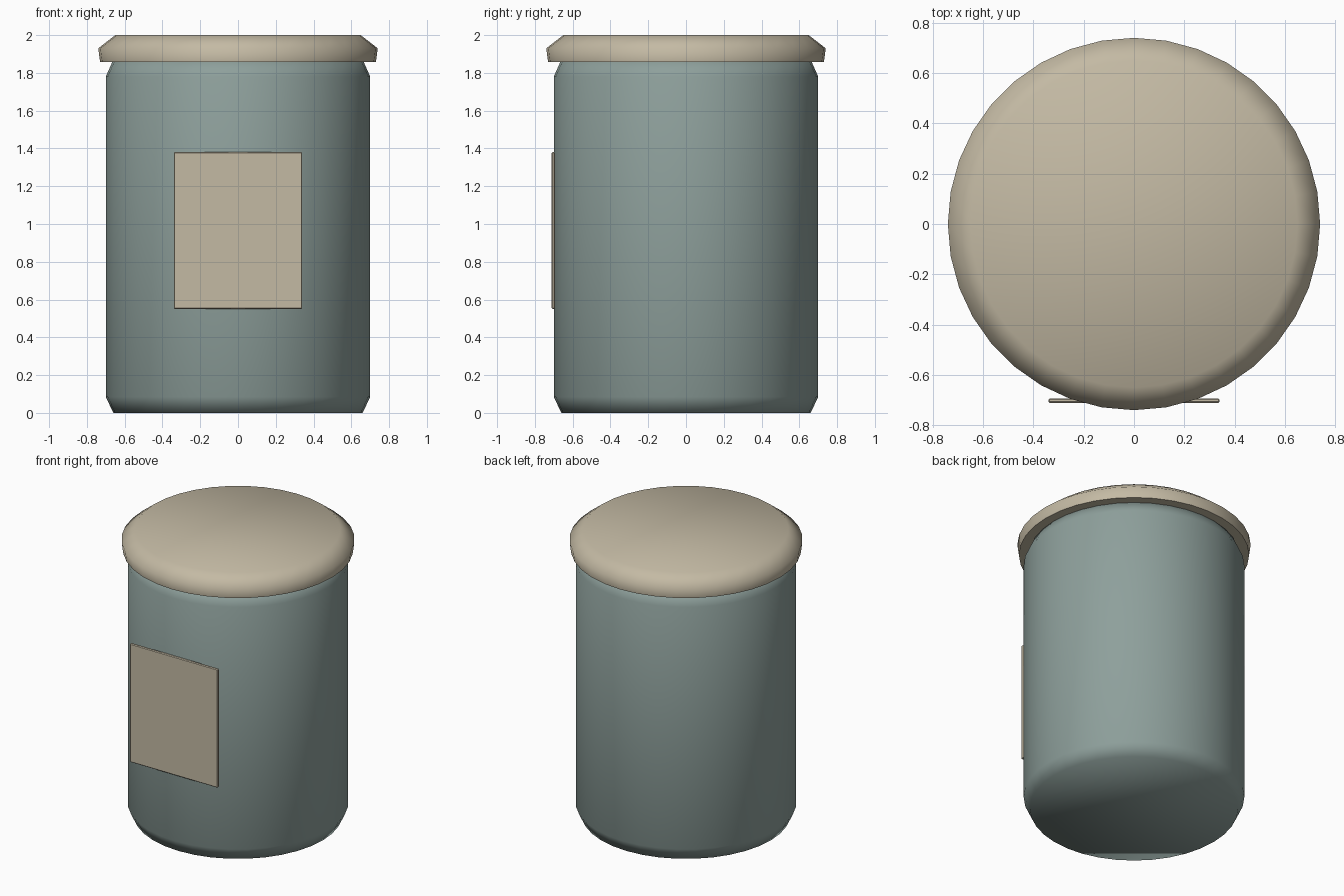
import bpy, bmesh, math

default = bpy.data.objects.get("Cube")
if default:
    bpy.data.objects.remove(default, do_unlink=True)


def material(name, rgb):
    m = bpy.data.materials.new(name)
    m.use_nodes = True
    colour = (*rgb, 1.0)
    m.diffuse_color = colour
    bsdf = next(n for n in m.node_tree.nodes if n.type == 'BSDF_PRINCIPLED')
    bsdf.inputs["Base Color"].default_value = colour
    bsdf.inputs["Roughness"].default_value = 0.6
    return m


def finish(bm, name, mat, angle):
    bmesh.ops.recalc_face_normals(bm, faces=bm.faces[:])
    mesh = bpy.data.meshes.new(name)
    bm.to_mesh(mesh)
    bm.free()
    mesh.materials.append(mat)
    obj = bpy.data.objects.new(name, mesh)
    bpy.context.collection.objects.link(obj)
    bpy.ops.object.select_all(action='DESELECT')
    obj.select_set(True)
    bpy.context.view_layer.objects.active = obj
    bpy.ops.object.shade_smooth_by_angle(angle=math.radians(angle))
    return obj


def turned(name, profile, mat, sides=36):
    """Closed round part from a list of (radius, height) rings."""
    bm = bmesh.new()
    rings = []
    for r, z in profile:
        angles = [math.tau * i / sides for i in range(sides)]
        rings.append([bm.verts.new((r * math.cos(a), r * math.sin(a), z)) for a in angles])
    for low, high in zip(rings, rings[1:]):
        for i in range(sides):
            j = (i + 1) % sides
            bm.faces.new((low[i], low[j], high[j], high[i]))
    bm.faces.new(rings[0][::-1])
    bm.faces.new(rings[-1])
    return finish(bm, name, mat, 75)


glaze = material("grey_green_glaze", (0.27, 0.35, 0.33))
cream = material("warm_cream", (0.55, 0.49, 0.37))

# Jar body with chamfered foot and shoulder
turned("jar_body", [(0.66, 0), (0.70, 0.085), (0.70, 1.78), (0.66, 1.87)], glaze)

# Overhanging lid with a sloped upper rim
turned("jar_lid", [(0.73, 1.857), (0.74, 1.93), (0.65, 2.0)], cream)

# Flat label plate on the front
bm = bmesh.new()
bmesh.ops.create_cube(bm, size=1)
bmesh.ops.scale(bm, vec=(0.68, 0.018, 0.83), verts=bm.verts[:])
bmesh.ops.bevel(bm, geom=bm.edges[:], offset=0.005, segments=1, affect='EDGES')
bmesh.ops.translate(bm, vec=(0, -0.702, 0.965), verts=bm.verts[:])
finish(bm, "front_label", cream, 30)
